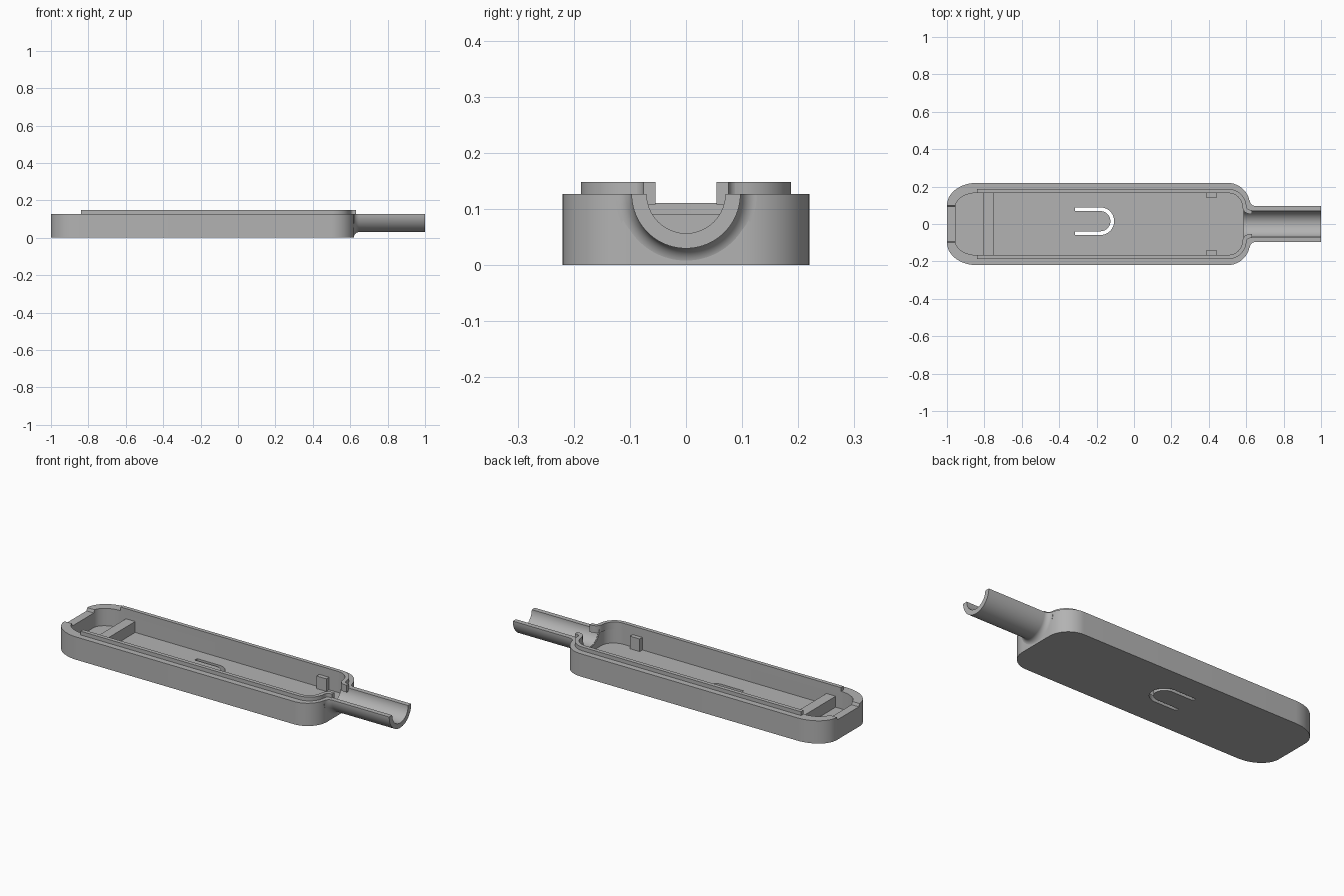
import bpy, bmesh
from math import cos, sin, pi
from mathutils import Vector

if "Cube" in bpy.data.objects:
    bpy.data.objects.remove(bpy.data.objects["Cube"])

grey = bpy.data.materials.new("plain grey")
grey.use_nodes = True
grey.diffuse_color = (0.45, 0.45, 0.45, 1)
grey.node_tree.nodes["Principled BSDF"].inputs["Base Color"].default_value = grey.diffuse_color

RIM = 0.127      # height of the wall top and of the pipe axis
FLOOR = 0.03


def make(name, bm):
    bmesh.ops.recalc_face_normals(bm, faces=bm.faces)
    mesh = bpy.data.meshes.new(name)
    bm.to_mesh(mesh)
    bm.free()
    mesh.materials.append(grey)
    obj = bpy.data.objects.new(name, mesh)
    bpy.context.collection.objects.link(obj)
    return obj


def prism(name, points, z0, z1):
    """Extrude a flat outline upward."""
    bm = bmesh.new()
    face = bm.faces.new([bm.verts.new((x, y, z0)) for x, y in points])
    new = bmesh.ops.extrude_face_region(bm, geom=[face])["geom"]
    bmesh.ops.translate(bm, vec=(0, 0, z1 - z0),
                        verts=[v for v in new if isinstance(v, bmesh.types.BMVert)])
    return make(name, bm)


def box(name, x0, x1, y0, y1, z0, z1):
    return prism(name, [(x0, y0), (x1, y0), (x1, y1), (x0, y1)], z0, z1)


def arc(cx, cy, rx, ry, a0, a1, n=16):
    return [(cx + rx * cos(a0 + (a1 - a0) * i / n),
             cy + ry * sin(a0 + (a1 - a0) * i / n)) for i in range(n + 1)]


def outline(x0, x1, hy, left, right):
    """Rounded plan with separate (x, y) corner radii at each end."""
    top = (arc(x1 - right[0], hy - right[1], *right, 0, pi / 2)
           + arc(x0 + left[0], hy - left[1], *left, pi / 2, pi))
    return top + [(x, -y) for x, y in reversed(top)]


def ribbon(path, width):
    """Outline of a strip of even width along a path."""
    sides = [[], []]
    for i, p in enumerate(path):
        a, b = Vector(path[max(i - 1, 0)]), Vector(path[min(i + 1, len(path) - 1)])
        d = (b - a).normalized()
        n = Vector((-d.y, d.x)) * width / 2
        sides[0].append(tuple(Vector(p) + n))
        sides[1].append(tuple(Vector(p) - n))
    return sides[0] + sides[1][::-1]


def half_lathe(name, profile, steps=40):
    """Turn a closed (x, radius) profile half a turn below the pipe axis."""
    bm = bmesh.new()
    rings = [[bm.verts.new((x, r * cos(pi * s / steps), RIM - r * sin(pi * s / steps)))
              for x, r in profile] for s in range(steps + 1)]
    for a, b in zip(rings, rings[1:]):
        for i in range(len(profile)):
            j = (i + 1) % len(profile)
            bm.faces.new((a[i], a[j], b[j], b[i]))
    bm.faces.new(rings[0])
    bm.faces.new(rings[-1])
    return make(name, bm)


def cut(obj, cutter):
    mod = obj.modifiers.new("cut", "BOOLEAN")
    mod.operation, mod.solver, mod.object = "DIFFERENCE", "EXACT", cutter
    bpy.context.view_layer.objects.active = obj
    bpy.ops.object.modifier_apply(modifier=mod.name)
    bpy.data.objects.remove(cutter)


# Tray with hollow inside
tray = prism("tray", outline(-1, 0.62, 0.22, (0.16, 0.12), (0.12, 0.12)), 0, RIM)
cut(tray, prism("cavity", outline(-0.955, 0.585, 0.166, (0.115, 0.075), (0.085, 0.075)),
                FLOOR, 0.3))

# Mouth of the pipe through the end wall
cut(tray, half_lathe("bore", [(0.55, 0), (0.7, 0), (0.7, 0.072), (0.55, 0.072)]))

# Shallow notch in the far end wall
notch = box("notch", -1.1, -0.9, -0.094, 0.094, 0.111, 0.15)
for v in notch.data.vertices:
    if v.co.z > RIM:
        v.co.y *= 1.15
cut(tray, notch)

# U-shaped slot that frees a press tongue in the floor
bend = arc(-0.18, 0.015, 0.064, 0.064, -pi / 2, pi / 2, 24)
cut(tray, prism("slot", ribbon([(-0.315, -0.049)] + bend + [(-0.315, 0.079)], 0.02), -0.1, 0.1))

# Half pipe with a fillet where it leaves the tray
fillet = arc(0.648, 0.126, 0.029, 0.029, pi, 3 * pi / 2, 10)
half_pipe = half_lathe("half_pipe", [(0.59, 0.07), (0.59, 0.126)] + fillet
                       + [(1, 0.097), (1, 0.07)])

# Raised lip strips, curling outward at the pipe, and small stop blocks
lip_path = ([(-0.84, 0.176)] + arc(0.505, 0.091, 0.085, 0.085, pi / 2, 0.15, 14)
            + arc(0.62, 0.095, 0.03, 0.03, pi * 1.1, pi * 1.5, 8) + [(0.632, 0.065)])
parts = [tray, half_pipe]
for side, s in (("left", 1), ("right", -1)):
    parts.append(prism(side + "_lip", [(x, s * y) for x, y in ribbon(lip_path, 0.022)],
                       0.108, 0.148))
    parts.append(box(side + "_stop_block", 0.385, 0.445, s * 0.142, s * 0.18, FLOOR - 0.005, 0.1))

# Cross rib near the far end
parts.append(box("cross_rib", -0.807, -0.75, -0.17, 0.17, FLOOR - 0.005, 0.091))

for obj in parts:
    bpy.ops.object.select_all(action="DESELECT")
    obj.select_set(True)
    bpy.context.view_layer.objects.active = obj
    bpy.ops.object.shade_smooth_by_angle(angle=pi / 6)
